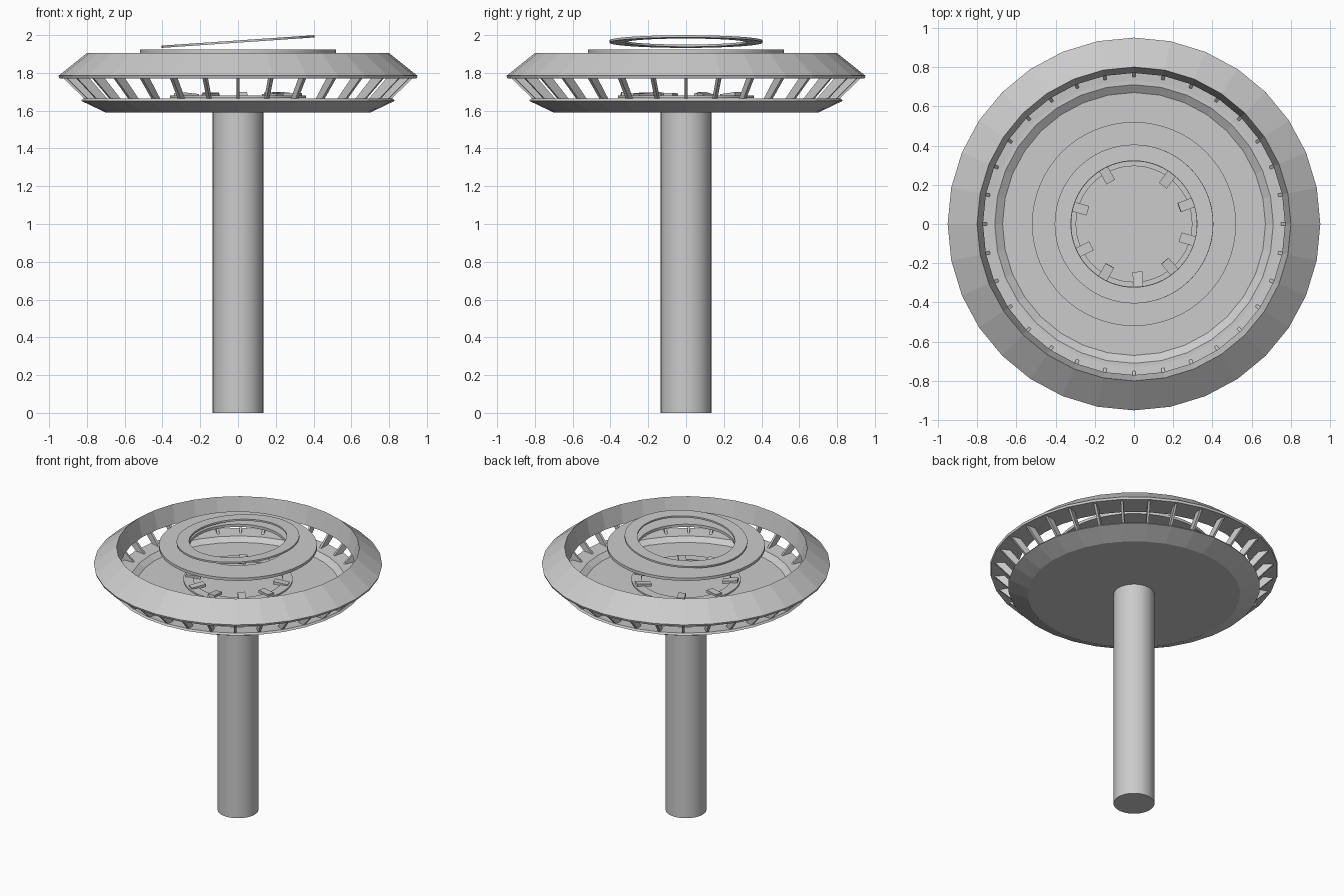
import bpy, bmesh, math, random
from mathutils import Matrix, Vector

if "Cube" in bpy.data.objects:
    bpy.data.objects.remove(bpy.data.objects["Cube"])

random.seed(4)


def finish(name, bm, smooth=False):
    bmesh.ops.recalc_face_normals(bm, faces=bm.faces)
    me = bpy.data.meshes.new(name)
    bm.to_mesh(me)
    bm.free()
    ob = bpy.data.objects.new(name, me)
    bpy.context.collection.objects.link(ob)
    if smooth:
        bpy.ops.object.select_all(action='DESELECT')
        ob.select_set(True)
        bpy.context.view_layer.objects.active = ob
        bpy.ops.object.shade_smooth_by_angle(angle=math.radians(30))
    return ob


def lathe(name, profile, sides, closed=False, smooth=False):
    """Revolve (radius, z) points about z; closed makes a ring section."""
    bm = bmesh.new()
    rows = []
    for r, z in profile:
        if r == 0:
            rows.append([bm.verts.new((0, 0, z))] * sides)
        else:
            rows.append([bm.verts.new((r * math.cos(2 * math.pi * i / sides),
                                       r * math.sin(2 * math.pi * i / sides), z))
                         for i in range(sides)])
    pairs = list(zip(rows, rows[1:]))
    if closed:
        pairs.append((rows[-1], rows[0]))
    for a, b in pairs:
        for i in range(sides):
            j = (i + 1) % sides
            bm.faces.new(list(dict.fromkeys((a[i], a[j], b[j], b[i]))))
    return finish(name, bm, smooth)


def flat_ring(name, inner, outer, z0, z1):
    return lathe(name, [(inner, z0), (outer, z0), (outer, z1), (inner, z1)],
                 64, closed=True, smooth=True)


# Tower shaft
lathe("shaft", [(0, 0), (0.135, 0), (0.135, 1.6), (0, 1.6)], 32, smooth=True)

# Lower dish with sunken floor and raised lip
lathe("dish", [(0, 1.59), (0.70, 1.59), (0.83, 1.652), (0.82, 1.665), (0.73, 1.658),
               (0.71, 1.658), (0.67, 1.63), (0, 1.63)], 32)

# Upper canopy ring
lathe("canopy", [(0.80, 1.905), (0.95, 1.785), (0.945, 1.77), (0.77, 1.775)], 32, closed=True)

# Leaning window fins
bm = bmesh.new()
section = [(0.74, 1.65), (0.80, 1.65), (0.93, 1.778), (0.86, 1.778)]
for k in range(32):
    rot = Matrix.Rotation(2 * math.pi * k / 32, 4, 'Z')
    sides = [[bm.verts.new(rot @ Vector((r, t, z))) for r, z in section] for t in (-0.008, 0.008)]
    bm.faces.new(sides[0][::-1])
    bm.faces.new(sides[1])
    for i in range(4):
        j = (i + 1) % 4
        bm.faces.new((sides[0][i], sides[0][j], sides[1][j], sides[1][i]))
finish("window_fins", bm)

# Roof ring and the tilted ring on top of it
flat_ring("roof_ring", 0.32, 0.52, 1.905, 1.925)
tilted = flat_ring("tilted_ring", 0.322, 0.405, -0.006, 0.006)
tilted.location = (0, 0, 1.966)
tilted.rotation_euler = (0, math.radians(-3.9), 0)

# Inner counter ring with tilted blocks
flat_ring("counter_ring", 0.295, 0.36, 1.668, 1.68)
bm = bmesh.new()
for deg in (119, 53, 164, 207, 274, 344, 20, 240, 310):
    m = (Matrix.Rotation(math.radians(deg), 4, 'Z') @ Matrix.Translation((0.295, 0, 1.683))
         @ Matrix.Rotation(math.radians(random.uniform(-8, 8)), 4, 'Y')
         @ Matrix.Diagonal((0.10, 0.05, 0.02, 1)))
    bmesh.ops.create_cube(bm, size=1, matrix=m)
finish("counter_blocks", bm)
